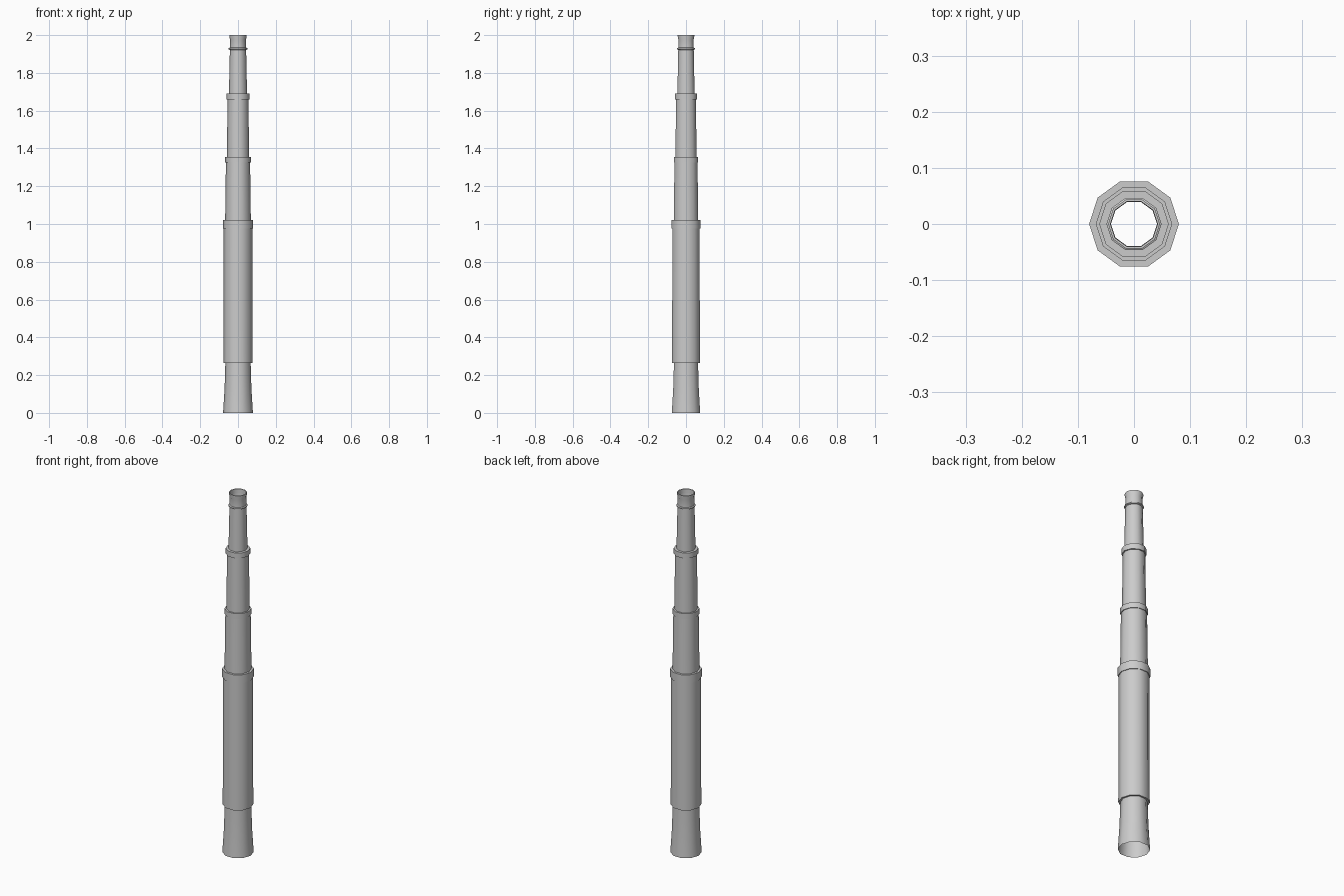
import bpy, bmesh, math

if "Cube" in bpy.data.objects:
    bpy.data.objects.remove(bpy.data.objects["Cube"])

SIDES = 10


def lathe(name, profile):
    """Revolve (radius, z) points into an open ten-sided shell."""
    bm = bmesh.new()
    rings = [[bm.verts.new((r * math.cos(2 * math.pi * i / SIDES),
                            r * math.sin(2 * math.pi * i / SIDES), z))
              for i in range(SIDES)] for r, z in profile]
    for a, b in zip(rings, rings[1:]):
        for i in range(SIDES):
            j = (i + 1) % SIDES
            bm.faces.new((a[i], a[j], b[j], b[i]))
    me = bpy.data.meshes.new(name)
    bm.to_mesh(me)
    bm.free()
    ob = bpy.data.objects.new(name, me)
    bpy.context.collection.objects.link(ob)
    bpy.ops.object.select_all(action='DESELECT')
    ob.select_set(True)
    bpy.context.view_layer.objects.active = ob
    bpy.ops.object.shade_smooth_by_angle(angle=math.radians(40))


# Flared objective end and main barrel
lathe("objective_flare", [(0.079, 0.0), (0.071, 0.13), (0.067, 0.265)])
lathe("main_barrel", [(0.067, 0.265), (0.077, 0.265), (0.076, 0.98)])

# Tapered draw tubes, each sliding out of the previous one
lathe("large_draw_tube", [(0.068, 1.015), (0.064, 1.33)])
lathe("middle_draw_tube", [(0.059, 1.35), (0.055, 1.665)])
lathe("small_draw_tube", [(0.048, 1.685), (0.043, 1.925)])

# Raised collars: outer radius, lower and upper tube radii, bottom, top
collars = [("barrel_collar", 0.080, 0.076, 0.068, 0.975, 1.02),
           ("large_tube_collar", 0.068, 0.064, 0.059, 1.325, 1.355),
           ("middle_tube_collar", 0.062, 0.055, 0.048, 1.66, 1.69)]
for name, r, low, high, z0, z1 in collars:
    lathe(name, [(low, z0), (r, z0), (r, z1), (high, z1)])

# Eyepiece with a thin bead and a flared rim, open at the end
lathe("eyepiece", [(0.043, 1.922), (0.049, 1.925), (0.049, 1.931),
                   (0.043, 1.934), (0.042, 1.975), (0.046, 1.992),
                   (0.046, 2.0), (0.042, 2.0), (0.041, 1.975)])
